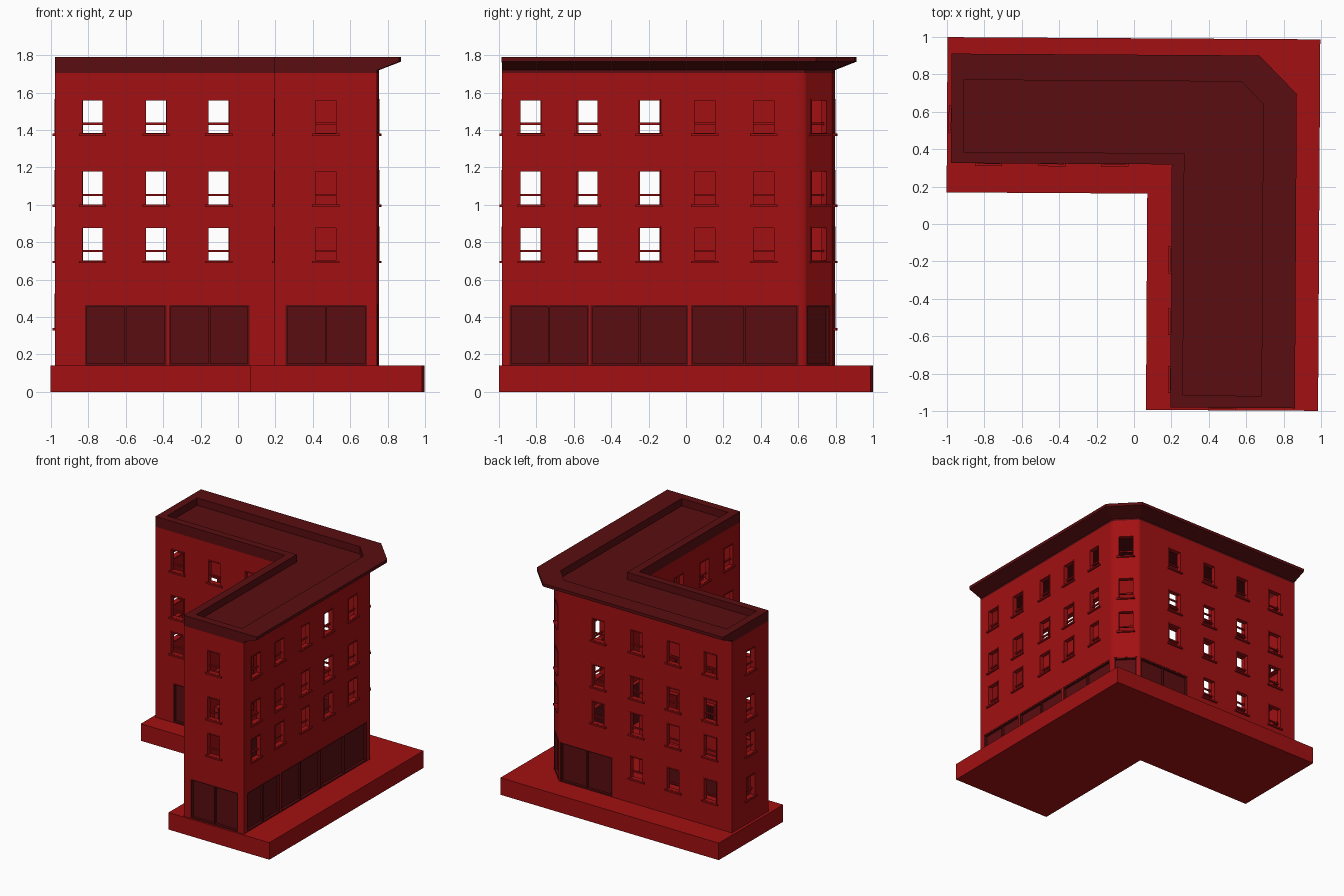
import bpy, bmesh, math
from mathutils import Matrix, Vector

if "Cube" in bpy.data.objects:
    bpy.data.objects.remove(bpy.data.objects["Cube"])

TURN = Matrix.Rotation(-0.006, 4, 'Z')   # whole plan sits very slightly turned
Z0, Z1 = 0.14, 1.705                     # wall bottom and top


def material(name, rgb):
    m = bpy.data.materials.new(name)
    m.diffuse_color = (*rgb, 1)
    m.use_nodes = True
    m.node_tree.nodes["Principled BSDF"].inputs["Base Color"].default_value = m.diffuse_color
    return m


RED = material("brick_red", (0.36, 0.005, 0.006))
DARK = material("dark_red", (0.10, 0.004, 0.005))


def finish(name, bm, mat, smooth=False):
    bmesh.ops.transform(bm, matrix=TURN, verts=bm.verts)
    me = bpy.data.meshes.new(name)
    bm.to_mesh(me)
    bm.free()
    me.materials.append(mat)
    ob = bpy.data.objects.new(name, me)
    bpy.context.collection.objects.link(ob)
    if smooth:
        bpy.context.view_layer.objects.active = ob
        ob.select_set(True)
        bpy.ops.object.shade_smooth_by_angle(angle=math.radians(50))
        ob.select_set(False)
    return ob


def stack(bm, rings, caps):
    """Skin a list of (outline, z) rings; caps = (bottom, top)."""
    loops = [[bm.verts.new((x, y, z)) for x, y in o] for o, z in rings]
    n = len(loops[0])
    for a, b in zip(loops, loops[1:]):
        for i in range(n):
            j = (i + 1) % n
            bm.faces.new((a[i], a[j], b[j], b[i]))
    if caps[0]:
        bm.faces.new(loops[0][::-1])
    if caps[1]:
        bm.faces.new(loops[-1])


def box(bm, frame, u0, u1, d0, d1, z0, z1):
    """Box in wall space: u along wall, d inward depth, z up."""
    m = frame @ Matrix.Translation(((u0 + u1) / 2, (d0 + d1) / 2, (z0 + z1) / 2)) \
        @ Matrix.Diagonal((u1 - u0, d1 - d0, z1 - z0, 1))
    bmesh.ops.create_cube(bm, size=1, matrix=m)


def border(bm, frame, u0, u1, d0, d1, z0, z1, t):
    """Rectangular frame of bar width t."""
    box(bm, frame, u0, u0 + t, d0, d1, z0, z1)
    box(bm, frame, u1 - t, u1, d0, d1, z0, z1)
    box(bm, frame, u0 + t, u1 - t, d0, d1, z0, z0 + t)
    box(bm, frame, u0 + t, u1 - t, d0, d1, z1 - t, z1)


# Plinth
bm = bmesh.new()
plinth = [(-1.003, .163), (.07, .163), (.07, -.993), (.99, -.993), (.99, .993), (-1.003, .993)]
stack(bm, [(plinth, 0), (plinth, Z0)], (True, True))
finish("plinth", bm, RED)

# Cornice flaring over the street sides, parapet and sunken roof
foot = [(-.98, .32), (.2, .32), (.2, -.98), (.75, -.98), (.75, .64), (.6, .79), (-.98, .79)]
eave = [(-.98, .32), (.2, .32), (.2, -.98), (.866, -.98), (.866, .70), (.665, .905), (-.98, .905)]
inner = [(-.915, .38), (.267, .38), (.267, -.915), (.687, -.915), (.687, .645), (.57, .765), (-.915, .765)]
bm = bmesh.new()
stack(bm, [(foot, Z1), (foot, 1.72), (eave, 1.765), (eave, 1.79), (inner, 1.79), (inner, 1.73)],
      (False, True))
finish("cornice_and_roof", bm, DARK)

# Openings per wall: (window centres, sill heights), storefront spans as distance along wall
UP, ALL = (1.38, 1.0, .70), (1.38, 1.0, .70, .34)
SIDE = .145 * math.sqrt(2)
walls = [
    ([(.20, UP), (.54, UP), (.875, UP)], [(.16, .595), (.61, 1.04)]),                 # courtyard, back wing
    ([(.51, UP), (.84, UP), (1.15, UP)], [(.26, .695), (.71, 1.14)]),                 # courtyard, side wing
    ([(.275, UP)], [(.06, .495)]),                                                     # front end
    ([(c, UP) for c in (.155, .457, .787, 1.085, 1.40)], [(.04, .465), (.475, .995), (1.01, 1.585)]),
    ([(SIDE * .52, UP)], [(.012, SIDE - .012)]),                                       # cut corner
    ([(.36, UP), (.71, ALL), (1.045, ALL), (1.38, ALL)], [(.012, .49)]),               # back
    ([(.235, ALL)], []),                                                               # left end
]

wall, sash, sill, pane, shop = (bmesh.new() for _ in range(5))
W, H, DEPTH = .125, .185, .035
for i, (wins, shops) in enumerate(walls):
    p, q = Vector((*foot[i], 0)), Vector((*foot[(i + 1) % 7], 0))
    d = (q - p).normalized()
    L = (q - p).length
    F = Matrix(((d.x, -d.y, 0, p.x), (d.y, d.x, 0, p.y), (0, 0, 1, 0), (0, 0, 0, 1)))

    def quad(*pts):
        wall.faces.new([wall.verts.new(F @ Vector(c)) for c in pts])

    holes = [(c - W / 2, c + W / 2, z - .005, z + H) for c, rows in wins for z in rows]
    fronts = [(a, b, Z0, .465) for a, b in shops]

    # Wall surface as a grid with the openings left out
    us = sorted({0, L} | {v for h in holes + fronts for v in h[:2]})
    zs = sorted({Z0, Z1, .335, .465, .525} | {v for z in UP for v in (z - .005, z + H)})
    for a, b in zip(us, us[1:]):
        for e, f in zip(zs, zs[1:]):
            cu, cz = (a + b) / 2, (e + f) / 2
            if not any(h[0] < cu < h[1] and h[2] < cz < h[3] for h in holes + fronts):
                quad((a, 0, e), (b, 0, e), (b, 0, f), (a, 0, f))

    # Reveals
    for a, b, e, f in holes + fronts:
        ring = [(a, e), (b, e), (b, f), (a, f)]
        for (u, z), (v, w) in zip(ring, ring[1:] + ring[:1]):
            quad((u, 0, z), (v, 0, w), (v, DEPTH, w), (u, DEPTH, z))

    # Window casings, low rail and sills
    for a, b, e, f in holes:
        border(sash, F, a, b, -.003, DEPTH, e, f, .008)
        box(sash, F, a + .008, b - .008, .018, .03, e + .053, e + .064)
        box(sill, F, a - .01, b + .01, -.014, .012, e - .006, e + .006)

    # Storefronts: dark panes, frame, centre mullion
    for a, b, e, f in fronts:
        box(pane, F, a, b, .022, .03, e, f)
        border(shop, F, a, b, .002, .022, e, f, .011)
        if b - a > .25:
            box(shop, F, (a + b) / 2 - .005, (a + b) / 2 + .005, .006, .022, e, f)

bmesh.ops.remove_doubles(wall, verts=wall.verts, dist=.0005)
finish("walls", wall, RED, smooth=True)
finish("window_frames", sash, RED)
finish("window_sills", sill, RED)
finish("storefront_panes", pane, DARK)
finish("storefront_frames", shop, DARK)
